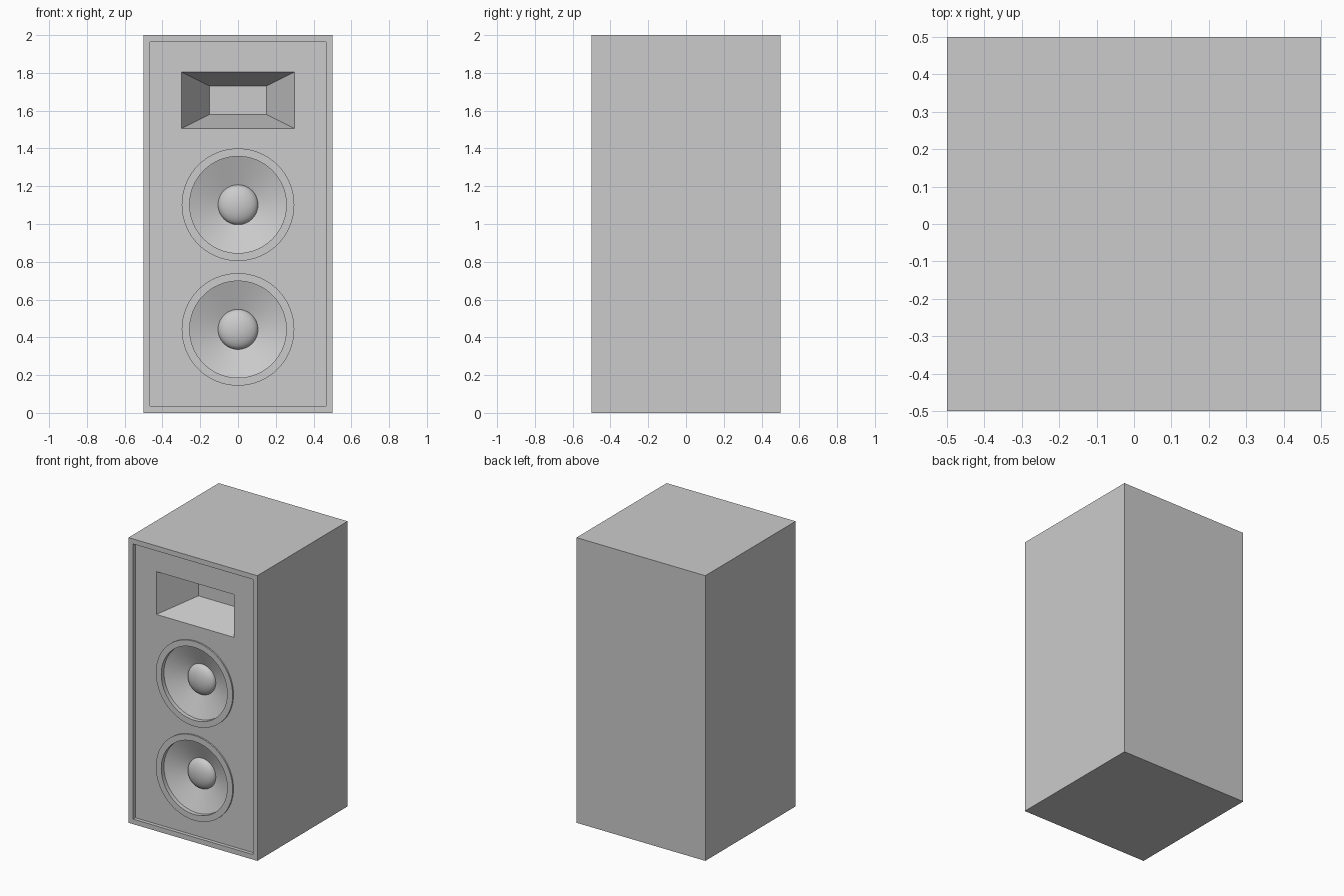
import bpy, bmesh, math
from mathutils import Matrix

if "Cube" in bpy.data.objects:
    bpy.data.objects.remove(bpy.data.objects["Cube"])

PANEL_Y = -0.475          # recessed baffle plane
SEG = 64


def make_object(name, bm):
    bmesh.ops.recalc_face_normals(bm, faces=bm.faces)
    mesh = bpy.data.meshes.new(name)
    bm.to_mesh(mesh)
    bm.free()
    obj = bpy.data.objects.new(name, mesh)
    bpy.context.collection.objects.link(obj)
    return obj


def smooth(obj, degrees=30):
    bpy.ops.object.select_all(action='DESELECT')
    obj.select_set(True)
    bpy.context.view_layer.objects.active = obj
    bpy.ops.object.shade_smooth_by_angle(angle=math.radians(degrees))


def lathe(name, profile, z):
    """Spin (radius, y) points around the y axis at height z."""
    bm = bmesh.new()
    verts = [bm.verts.new((r, y, z)) for r, y in profile]
    edges = [bm.edges.new(pair) for pair in zip(verts, verts[1:])]
    bmesh.ops.spin(bm, geom=verts + edges, cent=(0, 0, z), axis=(0, 1, 0),
                   angle=math.tau, steps=SEG, use_duplicate=False)
    bmesh.ops.remove_doubles(bm, verts=bm.verts, dist=1e-5)
    return make_object(name, bm)


def cut(target, cutter):
    mod = target.modifiers.new("cut", 'BOOLEAN')
    mod.operation = 'DIFFERENCE'
    mod.solver = 'EXACT'
    mod.object = cutter
    bpy.context.view_layer.objects.active = target
    bpy.ops.object.modifier_apply(modifier=mod.name)
    bpy.data.objects.remove(cutter)


# Cabinet with a recessed front baffle
bm = bmesh.new()
bmesh.ops.create_cube(bm, size=1, matrix=Matrix.Translation((0, 0, 1)) @ Matrix.Diagonal((1, 1, 2, 1)))
front = min(bm.faces, key=lambda f: f.calc_center_median().y)
bmesh.ops.inset_region(bm, faces=[front], thickness=0.05)
walls = bmesh.ops.extrude_discrete_faces(bm, faces=[front])["faces"]
bmesh.ops.translate(bm, verts=walls[0].verts, vec=(0, PANEL_Y + 0.5, 0))
cabinet = make_object("cabinet", bm)

# Rectangular horn: tapered pocket, half size 0.3 x 0.15 at the baffle, half of that at the throat
bm = bmesh.new()
bmesh.ops.create_cube(bm, size=2)
for v in bm.verts:
    # extend the taper slightly in front of the baffle for a clean cut
    y = PANEL_Y - 0.01 if v.co.y < 0 else PANEL_Y + 0.25
    s = 1 - 0.5 * (y - PANEL_Y) / 0.25
    v.co = (v.co.x * 0.3 * s, y, 1.655 + v.co.z * 0.15 * s)
cut(cabinet, make_object("horn_cutter", bm))

# Two identical woofers: raised rim with cone, and centre dome
RIM_Y, DOME_Y = PANEL_Y - 0.01, -0.397
for label, z in (("upper", 1.102), ("lower", 0.442)):
    cut(cabinet, lathe("hole_cutter", [(0, PANEL_Y - 0.05), (0.28, PANEL_Y - 0.05),
                                       (0.28, -0.36), (0, -0.36)], z))
    smooth(lathe(label + "_woofer_cone", [(0.298, PANEL_Y + 0.005), (0.298, RIM_Y), (0.256, RIM_Y),
                                          (0.256, RIM_Y + 0.03), (0.1, DOME_Y + 0.002)], z))
    dome = [(0.106 * math.cos(a), DOME_Y - 0.05 * math.sin(a))
            for a in (math.pi / 2 * i / 12 for i in range(13))]
    smooth(lathe(label + "_woofer_dome", dome, z), 60)
